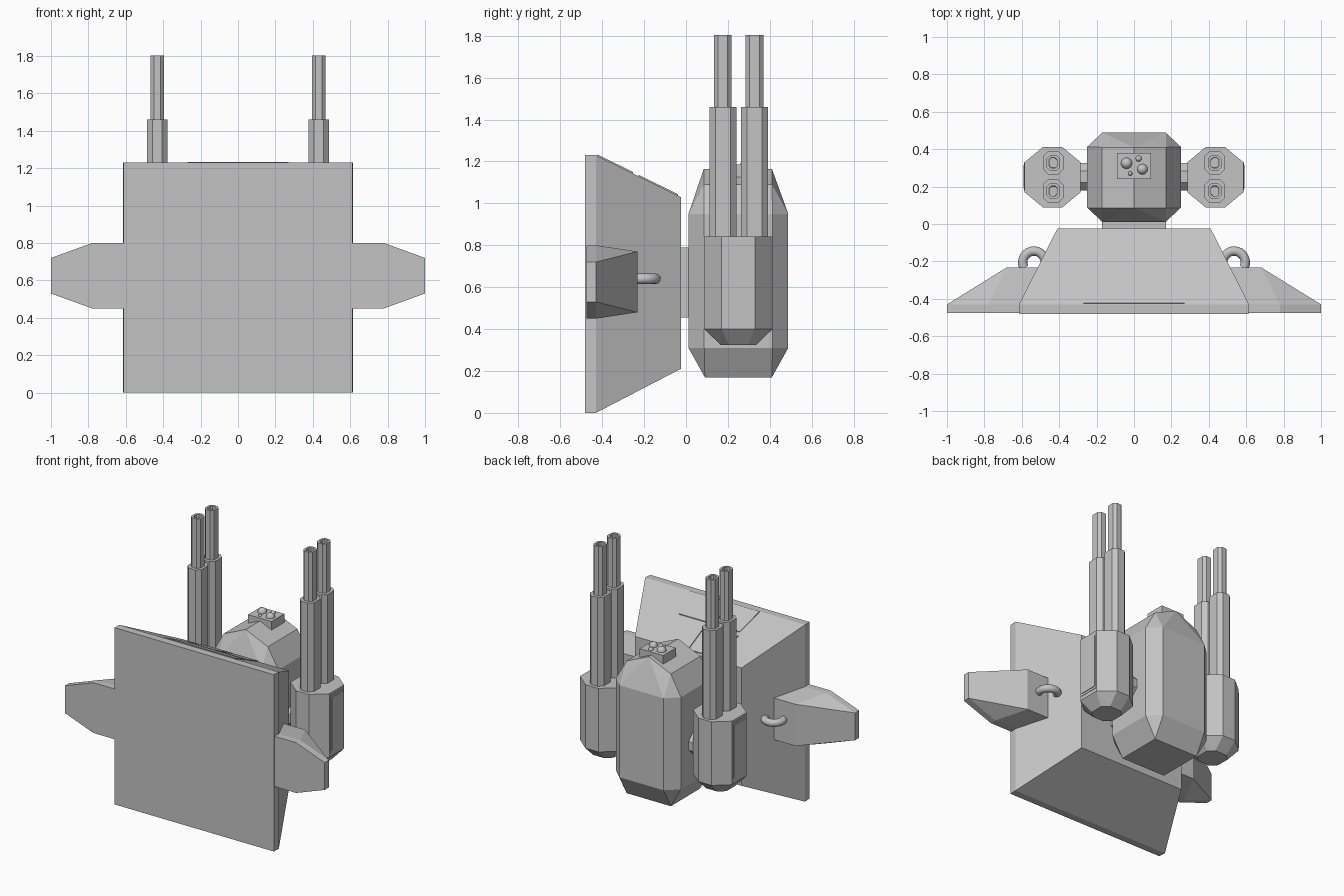
import bpy, bmesh, math
from mathutils import Vector

if "Cube" in bpy.data.objects:
    bpy.data.objects.remove(bpy.data.objects["Cube"])

grey = bpy.data.materials.new("hull grey")
grey.diffuse_color = (0.55, 0.55, 0.55, 1)
grey.use_nodes = True
grey.node_tree.nodes["Principled BSDF"].inputs["Base Color"].default_value = grey.diffuse_color


def finish(name, bm):
    bmesh.ops.recalc_face_normals(bm, faces=bm.faces[:])
    me = bpy.data.meshes.new(name)
    bm.to_mesh(me)
    bm.free()
    me.materials.append(grey)
    ob = bpy.data.objects.new(name, me)
    bpy.context.collection.objects.link(ob)
    return ob


def hull(name, pts, bore=None):
    """Convex faceted solid; bore = (rim, depth) sinks a hole in its top face."""
    bm = bmesh.new()
    for p in pts:
        bm.verts.new(p)
    res = bmesh.ops.convex_hull(bm, input=bm.verts[:])
    loose = [v for v in bm.verts if not v.link_faces]
    bmesh.ops.delete(bm, geom=loose, context='VERTS')
    bmesh.ops.dissolve_limit(bm, angle_limit=0.01, verts=bm.verts[:], edges=bm.edges[:])
    if bore:
        bmesh.ops.recalc_face_normals(bm, faces=bm.faces[:])
        top = max(bm.faces, key=lambda f: f.calc_center_median().z)
        bmesh.ops.inset_individual(bm, faces=[top], thickness=bore[0])
        bmesh.ops.inset_individual(bm, faces=[top], thickness=0.002)
        bmesh.ops.translate(bm, verts=top.verts[:], vec=(0, 0, -bore[1]))
    return finish(name, bm)


def box(name, x0, x1, y0, y1, z0, z1):
    return hull(name, [(x, y, z) for x in (x0, x1) for y in (y0, y1) for z in (z0, z1)])


def octagon(cx, cy, hx, hy, c, z, d=None):
    """Chamfered rectangle in plan at height z."""
    d = c if d is None else d
    return [(cx + sx * a, cy + sy * b, z) for sx in (-1, 1) for sy in (-1, 1)
            for a, b in ((hx, hy - d), (hx - c, hy))]


# mounting block: square front plate tapering to the back
hull("mount_block", [(sx * x, y, z) for sx in (-1, 1) for x, y, zs in
     ((.612, -.481, (0, 1.23)), (.615, -.43, (0, 1.23)), (.41, -.025, (.21, 1.03))) for z in zs])

# thin access panels lying on the sloping top of the block
def panel(name, outline):
    pts = []
    for x, y in outline:
        z = 1.23 - 0.494 * (y + .43)
        pts += [(x, y, z - .005), (x, y + .002, z + .006)]
    hull(name, pts)

panel("top_panel_left", [(-.245, -.228), (-.015, -.228), (-.015, -.04), (-.195, -.04)])
panel("top_panel_right", [(.235, -.228), (.01, -.228), (.01, -.04), (.185, -.04)])
panel("top_panel_front", [(-.235, -.255), (.23, -.255), (.27, -.425), (-.27, -.425)])

# neck between block and body
box("neck", -.17, .17, -.04, .04, .455, .79)

# central body: eight-sided, chamfered foot and arched top
body = octagon(0, .25, .25, .238, .08, .31, .075) + octagon(0, .25, .25, .238, .08, .95, .075)
body += [(sx * .17, y, .17) for sx in (-1, 1) for y in (.09, .41)]
body += [(x, y, z) for y in (.085, .41) for x, z in ((-.17, 1.09), (0, 1.165), (.17, 1.09))]
hull("body", body)

# sensor box with small domes
box("sensor_box", -.09, .09, .24, .38, 1.08, 1.185)
for i, (x, y, r) in enumerate(((-.04, .325, .03), (.045, .293, .028), (.025, .35, .016), (-.02, .27, .011))):
    bm = bmesh.new()
    bmesh.ops.create_uvsphere(bm, u_segments=16, v_segments=10, radius=r)
    bmesh.ops.translate(bm, verts=bm.verts[:], vec=(x, y, 1.185))
    for f in bm.faces:
        f.smooth = True
    finish(f"sensor_dome_{i + 1}", bm)

for s, side in ((-1, "left"), (1, "right")):
    # side wing
    outline = ((.6, .45), (.78, .45), (1, .53), (1, .72), (.78, .80), (.6, .80))
    wing = [(s * x, y, z) for x, z in outline for y in (-.475, -.43)]
    wing += [(s * x, -.232, z) for x in (.48, .68) for z in (.48, .77)]
    hull(f"wing_{side}", wing)

    # bent pipe joining wing and block
    bm = bmesh.new()
    n, m = 24, 12
    rings = []
    for i in range(n + 1):
        a = math.radians(-30 + 240 * i / n)
        ring = []
        for j in range(m):
            b = 2 * math.pi * j / m
            rad = .06 + .025 * math.cos(b)
            ring.append(bm.verts.new((s * (.535 + rad * math.cos(a)),
                                      -.205 + rad * math.sin(a), .64 + .025 * math.sin(b))))
        rings.append(ring)
    for r0, r1 in zip(rings, rings[1:]):
        for j in range(m):
            f = bm.faces.new((r0[j], r0[(j + 1) % m], r1[(j + 1) % m], r1[j]))
            f.smooth = True
    finish(f"pipe_{side}", bm)

    # gun pod with tapered foot
    cx, cy = s * .435, .25
    hull(f"gun_pod_{side}", octagon(cx, cy, .15, .163, .1, .40, .083)
         + octagon(cx, cy, .15, .163, .1, .842, .083)
         + octagon(cx, cy, .085, .085, .04, .325))

    # framed side plate on the pod
    x0, x1 = sorted((s * .57, s * .588))
    box(f"pod_plate_{side}", x0, x1, .178, .328, .425, .825)
    x0, x1 = sorted((s * .57, s * .592))
    box(f"pod_plate_rim_{side}", x0, x1, .19, .316, .44, .81)

    # octagonal axle to the body
    axle = []
    for k in range(8):
        a = math.radians(22.5 + 45 * k)
        axle += [(s * x, .253 + .08 * math.cos(a), .58 + .08 * math.sin(a)) for x in (.22, .31)]
    hull(f"axle_{side}", axle)

    # twin barrels: thick sleeve, then slim bored muzzle
    for y, tag in ((.176, "front"), (.327, "back")):
        bx = s * .432
        hull(f"barrel_sleeve_{side}_{tag}", octagon(bx, y, .054, .064, .028, .83)
             + octagon(bx, y, .054, .064, .028, 1.46))
        hull(f"barrel_muzzle_{side}_{tag}", octagon(bx, y, .036, .042, .019, 1.44)
             + octagon(bx, y, .036, .042, .019, 1.803), bore=(.016, .06))
